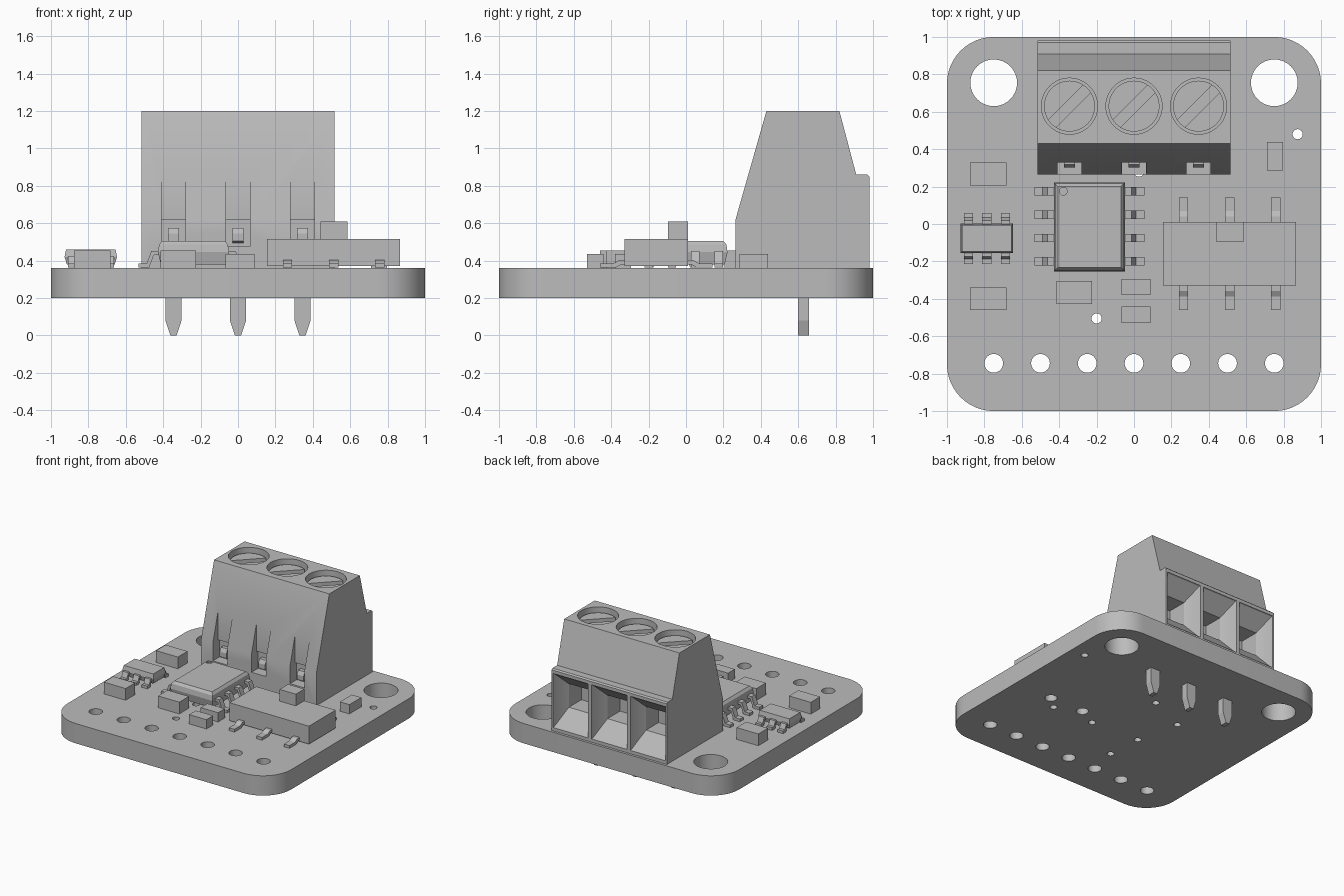
import bpy, bmesh, math
from mathutils import Vector

if "Cube" in bpy.data.objects:
    bpy.data.objects.remove(bpy.data.objects["Cube"])

grey = bpy.data.materials.new("plain grey")
grey.use_nodes = True
GREY = (0.5, 0.5, 0.5, 1)
grey.diffuse_color = GREY
grey.node_tree.nodes["Principled BSDF"].inputs["Base Color"].default_value = GREY

TOP = 0.36                      # upper face of the board
POLES = (-0.345, 0, 0.345)      # terminal positions along x


def finish(name, bm):
    bmesh.ops.recalc_face_normals(bm, faces=bm.faces)
    mesh = bpy.data.meshes.new(name)
    bm.to_mesh(mesh)
    bm.free()
    mesh.materials.append(grey)
    obj = bpy.data.objects.new(name, mesh)
    bpy.context.collection.objects.link(obj)
    return obj


def add_loft(bm, rings):
    """Skin a stack of equal-length rings and cap both ends."""
    loops = [[bm.verts.new(p) for p in ring] for ring in rings]
    n = len(loops[0])
    for low, high in zip(loops, loops[1:]):
        for i in range(n):
            j = (i + 1) % n
            bm.faces.new((low[i], low[j], high[j], high[i]))
    bm.faces.new(loops[0])
    bm.faces.new(loops[-1])


def loft(name, *rings):
    bm = bmesh.new()
    add_loft(bm, rings)
    return finish(name, bm)


def rect(x0, x1, y0, y1, z):
    return [(x0, y0, z), (x1, y0, z), (x1, y1, z), (x0, y1, z)]


def upright(x, half, z0, z1, y):
    return [(x - half, y, z0), (x + half, y, z0), (x + half, y, z1), (x - half, y, z1)]


def box(name, x0, x1, y0, y1, z0, z1):
    return loft(name, rect(x0, x1, y0, y1, z0), rect(x0, x1, y0, y1, z1))


def circle(x, y, z, r, n=32):
    return [(x + r * math.cos(math.tau * i / n), y + r * math.sin(math.tau * i / n), z)
            for i in range(n)]


def disc(name, x, y, r, z0, z1, n=32):
    return loft(name, circle(x, y, z0, r, n), circle(x, y, z1, r, n))


def side_profile(name, points, x0, x1):
    return loft(name, *[[(x, y, z) for y, z in points] for x in (x0, x1)])


def cut(target, cutters):
    for cutter in cutters:
        cutter.hide_render = True
        mod = target.modifiers.new("cut", "BOOLEAN")
        mod.object, mod.operation, mod.solver = cutter, "DIFFERENCE", "EXACT"
        bpy.context.view_layer.objects.active = target
        bpy.ops.object.modifier_apply(modifier=mod.name)
        bpy.data.objects.remove(cutter)


def smooth(obj):
    bpy.ops.object.select_all(action="DESELECT")
    obj.select_set(True)
    bpy.context.view_layer.objects.active = obj
    bpy.ops.object.shade_smooth_by_angle(angle=math.radians(25))


def gull_leg(name, x, y, out, reach, top, knee, slope, width=0.05, t=0.022):
    """Bent lead leaving the body at (x, y) in direction out."""
    foot = TOP + 0.003
    outline = [(-0.03, top), (knee, top), (knee + slope, foot + t), (reach, foot + t),
               (reach, foot), (knee + slope - t * 0.6, foot),
               (knee - t * 0.6, top - t), (-0.03, top - t)]
    out = Vector(out)
    side = Vector((-out.y, out.x, 0)) * width / 2
    rings = [[Vector((x, y, z)) + out * d + side * s for d, z in outline] for s in (-1, 1)]
    return loft(name, *rings)


def chip_body(name, x0, x1, y0, y1, zs, insets):
    return loft(name, *[rect(x0 + i, x1 - i, y0 + i, y1 - i, z) for z, i in zip(zs, insets)])


# Circuit board with rounded corners
corners = []
for k, (sx, sy) in enumerate([(1, 1), (-1, 1), (-1, -1), (1, -1)]):
    for i in range(13):
        a = (k + i / 12) * math.pi / 2
        corners.append((sx * 0.75 + 0.25 * math.cos(a), sy * 0.75 + 0.25 * math.sin(a)))
board = loft("circuit_board", *[[(x, y, z) for x, y in corners] for z in (0.2, TOP)])

# Mounting, header, locating and via holes
holes = [(s * 0.75, 0.755, 0.125) for s in (-1, 1)]
holes += [(0.25 * i, -0.745, 0.05) for i in range(-3, 4)]
holes += [(0.51 + s * 0.15, -0.16, 0.045) for s in (-1, 1)]
holes += [(x, y, 0.027) for x, y in [(-0.2, -0.505), (0.875, 0.48), (0.027, 0.28), (0.56, -0.25),
                                     (0.2, -0.24), (-0.22, -0.22), (-0.3, 0.135)]]
bm = bmesh.new()
for x, y, r in holes:
    add_loft(bm, [circle(x, y, 0.1, r), circle(x, y, 0.5, r)])
cut(board, [finish("hole_cutter", bm)])
smooth(board)

# Terminal block housing
housing = side_profile("terminal_housing", [
    (0.265, TOP), (0.265, 0.62), (0.43, 1.2), (0.82, 1.2), (0.91, 0.86),
    (0.97, 0.86), (0.98, 0.85), (0.98, TOP)], -0.515, 0.515)
cutters = []
for x in POLES:
    # screw well, front notch, and funnel-shaped wire entry
    cutters.append(disc("well", x, 0.63, 0.15, 1.08, 1.3, 48))
    cutters.append(box("notch", x - 0.065, x + 0.065, 0.2, 0.33, 0.475, 1.0))
    cutters.append(box("notch_undercut", x - 0.065, x + 0.065, 0.2, 0.35, 0.475, 0.62))
    cutters.append(loft("entry", upright(x, 0.16, 0.38, 0.83, 1.0),
                        upright(x, 0.155, 0.39, 0.82, 0.97),
                        upright(x, 0.1, 0.52, 0.71, 0.86),
                        upright(x, 0.1, 0.52, 0.71, 0.7)))
cut(housing, cutters)
smooth(housing)

# Slotted screws, clips and solder pins of the terminal block
for x in POLES:
    screw = disc("terminal_screw", x, 0.63, 0.136, 1.07, 1.16, 48)
    d, w = 0.15, 0.02
    slot = [(x - d - w, 0.63 - d + w), (x - d + w, 0.63 - d - w),
            (x + d + w, 0.63 + d - w), (x + d - w, 0.63 + d + w)]
    cut(screw, [loft("slot", *[[(a, b, z) for a, b in slot] for z in (1.12, 1.3)])])
    smooth(screw)
    side_profile("terminal_clip", [(0.36, 0.49), (0.302, 0.505), (0.302, 0.545),
                                   (0.318, 0.575), (0.36, 0.575)], x - 0.03, x + 0.03)
    loft("terminal_pin", rect(x - 0.017, x + 0.017, 0.6, 0.657, 0),
         rect(x - 0.043, x + 0.043, 0.6, 0.657, 0.08),
         rect(x - 0.043, x + 0.043, 0.6, 0.657, TOP))

# Eight-lead chip with index dimple
chip = chip_body("main_chip", -0.428, -0.048, -0.254, 0.222,
                 (0.38, 0.445, 0.485, 0.505), (0.015, 0, 0.006, 0.022))
cut(chip, [disc("dimple", -0.378, 0.175, 0.021, 0.495, 0.55, 24)])
for i in range(4):
    y = 0.175 - 0.125 * i
    gull_leg("chip_lead", -0.428, y, (-1, 0, 0), 0.105, 0.452, 0.035, 0.025, 0.045)
    gull_leg("chip_lead", -0.048, y, (1, 0, 0), 0.105, 0.452, 0.035, 0.025, 0.045)

# Six-lead small chip
chip_body("small_chip", -0.927, -0.647, -0.155, 0.002,
          (0.38, 0.42, 0.46), (0.012, 0, 0.008))
for x in (-0.885, -0.787, -0.687):
    gull_leg("small_chip_lead", x, 0, (0, 1, 0), 0.06, 0.425, 0.02, 0.015)
    gull_leg("small_chip_lead", x, -0.153, (0, -1, 0), 0.06, 0.425, 0.02, 0.015)

# Slide switch
box("switch_body", 0.155, 0.865, -0.33, 0.012, 0.37, 0.515)
box("switch_slider", 0.44, 0.585, -0.097, 0.012, 0.515, 0.61)
for x in (0.265, 0.512, 0.757):
    gull_leg("switch_lead", x, 0.012, (0, 1, 0), 0.13, 0.402, 0.028, 0.03)
    gull_leg("switch_lead", x, -0.33, (0, -1, 0), 0.13, 0.402, 0.028, 0.03)

# Rectangular surface-mount parts: centre, size, top
for x, y, w, d, top in [(-0.78, 0.268, 0.195, 0.123, 0.455), (-0.78, -0.4, 0.195, 0.12, 0.455),
                        (-0.32, -0.367, 0.19, 0.123, 0.455), (0.01, -0.337, 0.155, 0.086, 0.435),
                        (0.01, -0.485, 0.155, 0.086, 0.435), (0.753, 0.362, 0.085, 0.152, 0.435)]:
    box("passive_part", x - w / 2, x + w / 2, y - d / 2, y + d / 2, TOP, top)
